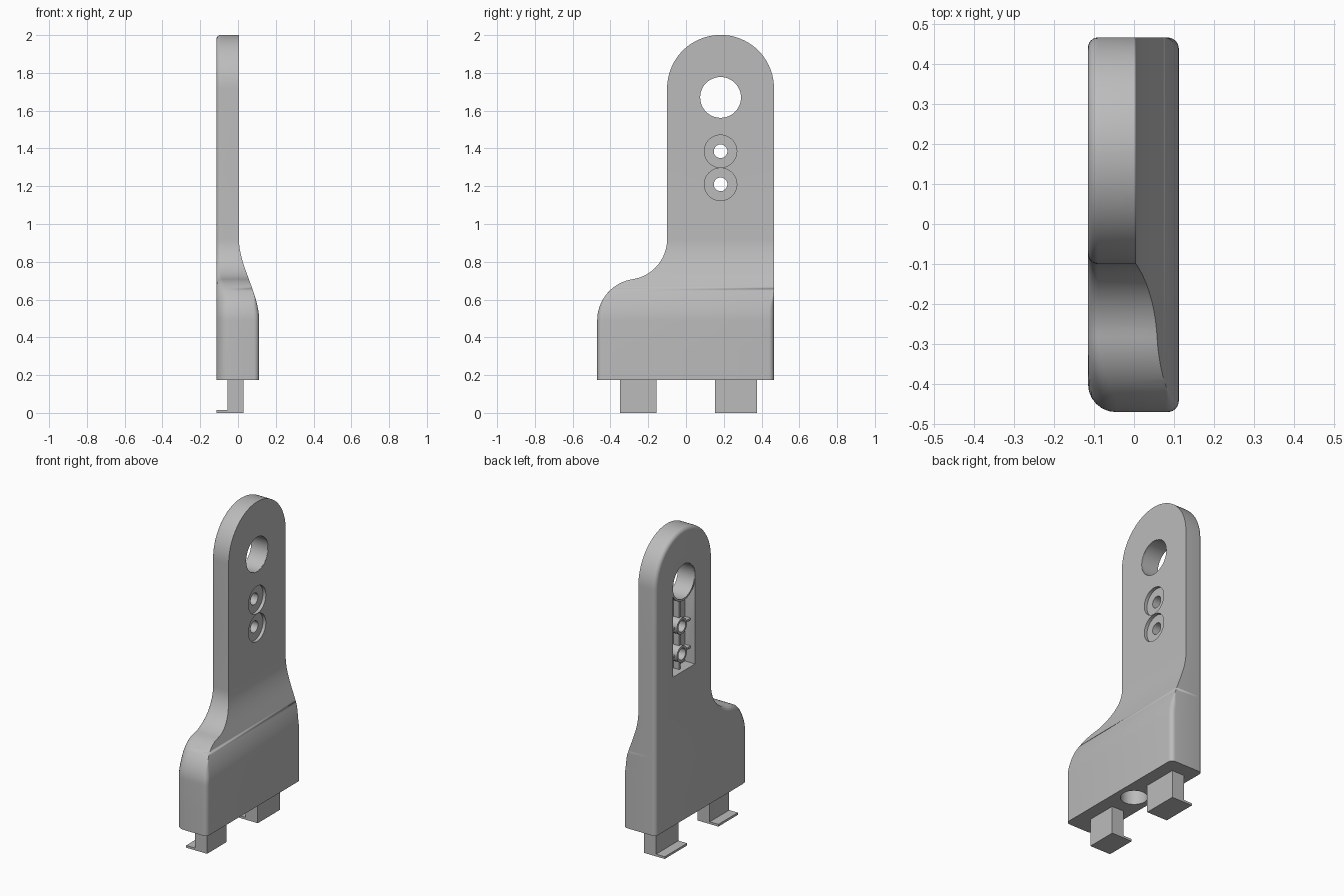
import bpy, bmesh, math
from mathutils import Matrix, Vector

cube = bpy.data.objects.get("Cube")
if cube:
    bpy.data.objects.remove(cube, do_unlink=True)

grey = bpy.data.materials.new("plain grey")
grey.use_nodes = True
GREY = (0.5, 0.5, 0.5, 1)
grey.diffuse_color = GREY
grey.node_tree.nodes["Principled BSDF"].inputs["Base Color"].default_value = GREY

BACK, FACE, BASE = -0.115, 0.005, 0.175   # flat side, upper face, underside
MID, HOLE_Z, SCREWS = 0.183, 1.67, (1.385, 1.21)


def finish(name, bm):
    bmesh.ops.recalc_face_normals(bm, faces=bm.faces)
    mesh = bpy.data.meshes.new(name)
    bm.to_mesh(mesh)
    bm.free()
    mesh.materials.append(grey)
    ob = bpy.data.objects.new(name, mesh)
    bpy.context.collection.objects.link(ob)
    return ob


def activate(ob):
    bpy.ops.object.select_all(action='DESELECT')
    ob.select_set(True)
    bpy.context.view_layer.objects.active = ob


def smooth(ob):
    activate(ob)
    bpy.ops.object.shade_smooth_by_angle(angle=math.radians(32))


def box(name, xs, ys, zs):
    bm = bmesh.new()
    bmesh.ops.create_cube(bm, size=1)
    for v in bm.verts:
        v.co = Vector(sum(r) / 2 + c * (r[1] - r[0]) for c, r in zip(v.co, (xs, ys, zs)))
    return finish(name, bm)


def rod(name, radius, x0, x1, y, z, axis='Y'):
    bm = bmesh.new()
    bmesh.ops.create_cone(bm, cap_ends=True, segments=48, radius1=radius, radius2=radius,
                          depth=x1 - x0)
    turn = Matrix.Rotation(math.pi / 2, 4, axis)
    bmesh.ops.transform(bm, verts=bm.verts,
                        matrix=Matrix.Translation(((x0 + x1) / 2, y, z)) @ turn)
    return finish(name, bm)


def tube(name, outer, inner, x0, x1, y, z):
    bm = bmesh.new()
    n = 48
    rings = []
    for r, x in ((outer, x0), (outer, x1), (inner, x1), (inner, x0)):
        rings.append([bm.verts.new((x, y + r * math.cos(math.tau * i / n),
                                    z + r * math.sin(math.tau * i / n))) for i in range(n)])
    for k in range(4):
        a, b = rings[k], rings[(k + 1) % 4]
        for i in range(n):
            j = (i + 1) % n
            bm.faces.new((a[i], a[j], b[j], b[i]))
    smooth(finish(name, bm))


def cut(ob, cutter):
    mod = ob.modifiers.new("cut", 'BOOLEAN')
    mod.operation, mod.solver, mod.object = 'DIFFERENCE', 'EXACT', cutter
    cutter.hide_render = True
    activate(ob)
    bpy.ops.object.modifier_apply(modifier=mod.name)
    bpy.data.objects.remove(cutter, do_unlink=True)


def ramp(z, low, high):
    t = min(max((z - low) / (high - low), 0), 1)
    return t * t * (3 - 2 * t)


def arc(cy, cz, r, a0, a1, n):
    for i in range(n + 1):
        a = math.radians(a0 + (a1 - a0) * i / n)
        yield cy + r * math.cos(a), cz + r * math.sin(a)


# Outline: shoulder side upward, then the straight side downward at equal heights
left = [(-0.47, BASE), (-0.47, 0.33)]
left += arc(-0.25, 0.49, 0.22, 180, 98.6, 18)
left += list(arc(-0.315, 0.92, 0.215, -81.4, 0, 18))[1:]
left += [(-0.1, 1.3)]
left += arc(MID, 1.718, 0.283, 180, 91, 24)
right = [(max(0.466, 0.466) if z < 1.718 else 2 * MID - y, z) for y, z in left]
outline = left + right[::-1]
count = len(outline)

# Body: each outline point carries a strip across the thickness with rounded rims
bm = bmesh.new()
columns = []
STEPS = 6
for i, (y, z) in enumerate(outline):
    shoulder = i < count / 2
    side = 1 if shoulder else -1
    if i in (0, count - 1):
        inward = Vector((side, 0))
    else:
        (ya, za), (yb, zb) = outline[i - 1], outline[i + 1]
        inward = Vector((zb - za, ya - yb)).normalized()
    back_r = 0.025 + (0.045 * (1 - ramp(z, 0.58, 0.75)) if shoulder else 0)
    front_r = 0.028 * (1 - ramp(z, 0.54, 0.66))
    front_x = FACE + 0.107 * (1 - ramp(z, 0.49, 0.92))
    strip = []
    for k in range(STEPS, -1, -1):
        a = math.pi / 2 * k / STEPS
        off = back_r * (1 - math.cos(a))
        strip.append((BACK + back_r * (1 - math.sin(a)), y + inward.x * off, z + inward.y * off))
    for k in range(STEPS + 1):
        a = math.pi / 2 * k / STEPS
        strip.append((front_x - front_r * (1 - math.sin(a)),
                      y + side * front_r * (1 - math.cos(a)), z))
    columns.append([bm.verts.new(p) for p in strip])
for a, b in zip(columns, columns[1:]):
    for k in range(len(a) - 1):
        bm.faces.new((a[k], a[k + 1], b[k + 1], b[k]))
for i in range(count // 2 - 1):
    j = count - 1 - i
    bm.faces.new([columns[n][-1] for n in (i, i + 1, j - 1, j)])
bm.faces.new([c[0] for c in columns])
bm.faces.new(columns[0] + columns[-1][::-1])
bmesh.ops.remove_doubles(bm, verts=bm.verts, dist=0.0001)
body = finish("body", bm)

# Openings: rear pocket, hanging hole, screw recesses and the socket underneath
POCKET_X, POCKET_Y = (BACK - 0.05, -0.045), (MID - 0.108, MID + 0.108)
cut(body, box("pocket_cutter", POCKET_X, POCKET_Y, (1.11, HOLE_Z)))
cut(body, rod("hanging_hole_cutter", 0.109, -0.3, 0.3, MID, HOLE_Z))
for z in SCREWS:
    cut(body, rod("recess_cutter", 0.086, FACE - 0.02, 0.1, MID, z))
    cut(body, rod("screw_hole_cutter", 0.036, -0.3, 0.3, MID, z))
cut(body, rod("socket_cutter", 0.078, -0.3, 0.3, 0, BASE, 'Z'))
smooth(body)

# Pocket stiffening: hole collar, screw tubes and thin ribs
tube("hole_collar", 0.12, 0.108, BACK + 0.003, FACE - 0.002, MID, HOLE_Z)
for z in SCREWS:
    tube("screw_tube", 0.05, 0.036, BACK + 0.015, -0.04, MID, z)
    for s in (-1, 1):
        ys = sorted((MID + s * 0.045, MID + s * 0.11))
        box("cross_rib", (BACK + 0.03, -0.04), ys, (z - 0.006, z + 0.006))
for zs in ((1.1, SCREWS[1] - 0.045), (SCREWS[1] + 0.045, SCREWS[0] - 0.045),
           (SCREWS[0] + 0.045, HOLE_Z - 0.112)):
    box("long_rib", (BACK + 0.03, -0.04), (MID - 0.006, MID + 0.006), zs)

# Clips under the body, each a post with a thin hook
for name, ys in (("front", (-0.35, -0.157)), ("rear", (0.153, 0.375))):
    box(name + "_clip_post", (-0.055, 0.03), ys, (0, BASE + 0.002))
    box(name + "_clip_hook", (BACK, -0.054), ys, (0, 0.014))
